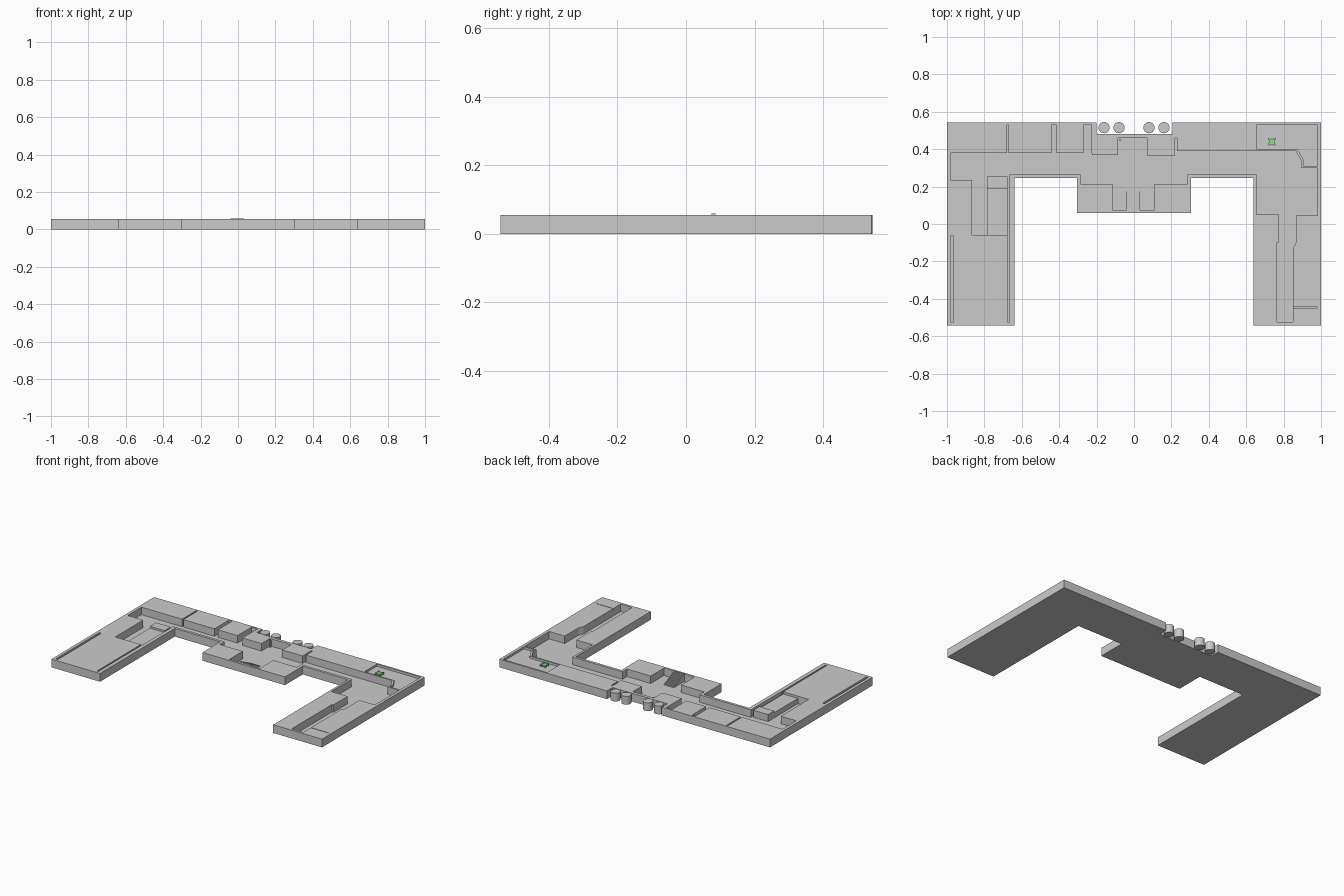
import bpy, bmesh, math
from mathutils import Vector

if "Cube" in bpy.data.objects:
    bpy.data.objects.remove(bpy.data.objects["Cube"])

TOP, FLOOR = 0.055, 0.005


def prism(name, pts, z0, z1):
    """Extrude a flat polygon from z0 to z1."""
    bm = bmesh.new()
    f = bm.faces.new([bm.verts.new((x, y, z0)) for x, y in pts])
    ext = bmesh.ops.extrude_face_region(bm, geom=[f])
    verts = [g for g in ext["geom"] if isinstance(g, bmesh.types.BMVert)]
    bmesh.ops.translate(bm, verts=verts, vec=(0, 0, z1 - z0))
    bmesh.ops.recalc_face_normals(bm, faces=bm.faces)
    me = bpy.data.meshes.new(name)
    bm.to_mesh(me)
    bm.free()
    ob = bpy.data.objects.new(name, me)
    bpy.context.collection.objects.link(ob)
    return ob


def box(name, x0, x1, y0, y1, z0, z1):
    return prism(name, [(x0, y0), (x1, y0), (x1, y1), (x0, y1)], z0, z1)


def cylinder(name, x, y, r, z0, z1, n=24):
    bpy.ops.mesh.primitive_cylinder_add(vertices=n, radius=r, depth=z1 - z0,
                                        location=(x, y, (z0 + z1) / 2))
    ob = bpy.context.object
    ob.name = name
    bpy.ops.object.shade_smooth_by_angle(angle=math.radians(30))
    return ob


def cut(target, cutter):
    """Subtract a cutter, then remove it."""
    m = target.modifiers.new("cut", 'BOOLEAN')
    m.operation, m.solver, m.object = 'DIFFERENCE', 'EXACT', cutter
    cutter.hide_render = True
    bpy.context.view_layer.objects.active = target
    bpy.ops.object.modifier_apply(modifier=m.name)
    bpy.data.objects.remove(cutter)


# Main U-shaped slab with centre block and rear notch
slab = prism("base_slab", [
    (-1, -.542), (-.64, -.542), (-.64, .247), (-.305, .247), (-.305, .06),
    (.305, .06), (.305, .247), (.64, .247), (.64, -.542), (1, -.542), (1, .542),
    (.205, .542), (.205, .482), (-.2, .482), (-.2, .542), (-1, .542)], 0, TOP)

# Sunken corridor running through all wings
cut(slab, prism("corridor_cutter", [
    (-.98, .38), (-.225, .38), (-.225, .37), (-.085, .37), (-.085, .46),
    (.07, .46), (.07, .367), (.22, .367), (.22, .39), (.865, .39),
    (.895, .335), (.895, .3), (.98, .3), (.98, .045), (.865, .045), (.865, -.1),
    (.85, -.13), (.85, -.525), (.765, -.525), (.765, -.1), (.775, -.1),
    (.775, .05), (.655, .05), (.655, .265), (.285, .265), (.285, .215),
    (.11, .215), (.11, .075), (-.115, .075), (-.115, .215), (-.285, .215),
    (-.285, .265), (-.665, .265), (-.665, -.06), (-.865, -.06),
    (-.865, .235), (-.98, .235)], FLOOR, 0.1))

# Slots between platforms and thin grooves in the arms
for x0, x1, y0, y1, z in [
        (-.68, -.67, .36, .53, FLOOR), (-.44, -.415, .36, .53, FLOOR),
        (-.27, -.226, .36, .53, FLOOR), (.22, .23, .355, .46, FLOOR),
        (-.98, -.965, -.525, -.065, FLOOR), (-.676, -.666, -.525, -.04, FLOOR),
        (.84, .98, -.448, -.444, .045)]:
    cut(slab, box("slot_cutter", x0, x1, y0, y1, z, 0.1))

# Shallow corner room with a slanted wall
cut(slab, prism("room_cutter", [
    (.655, .53), (.655, .4), (.875, .4), (.905, .345), (.905, .31),
    (.98, .31), (.98, .53)], .04, 0.1))

# Stepped block in the left arm recess
box("low_block", -.785, -.676, -.06, .19, FLOOR - .001, .04)
box("high_block", -.785, -.676, .19, .255, FLOOR - .001, .052)

# Staircase climbing to the centre block
steps = 10
for i in range(steps):
    y1 = .185 - i * .11 / steps
    box(f"stair_step_{i}", -.04, .033, y1 - .11 / steps, y1,
        FLOOR - .001, FLOOR + (i + 1) * (.059 - FLOOR) / steps)

# Round towers in the rear notch
for i, x in enumerate((-.16, -.08, .08, .16)):
    cylinder(f"round_tower_{i}", x, .515, .03, 0, TOP)

# Small post in the rear alcove
cylinder("alcove_post", -.074, .448, .006, FLOOR - .001, .05, 8)

# Green emblem-free table in the corner room
green = bpy.data.materials.new("green")
green.diffuse_color = (.25, .75, .25, 1)
green.use_nodes = True
green.node_tree.nodes["Principled BSDF"].inputs["Base Color"].default_value = green.diffuse_color
table = [cylinder("green_table", .737, .44, .016, .039, .052, 16)]
for sx in (-1, 1):
    for sy in (-1, 1):
        table.append(cylinder("green_seat", .737 + sx * .014, .44 + sy * .014,
                              .007, .039, .055, 8))
for ob in table:
    ob.data.materials.append(green)
